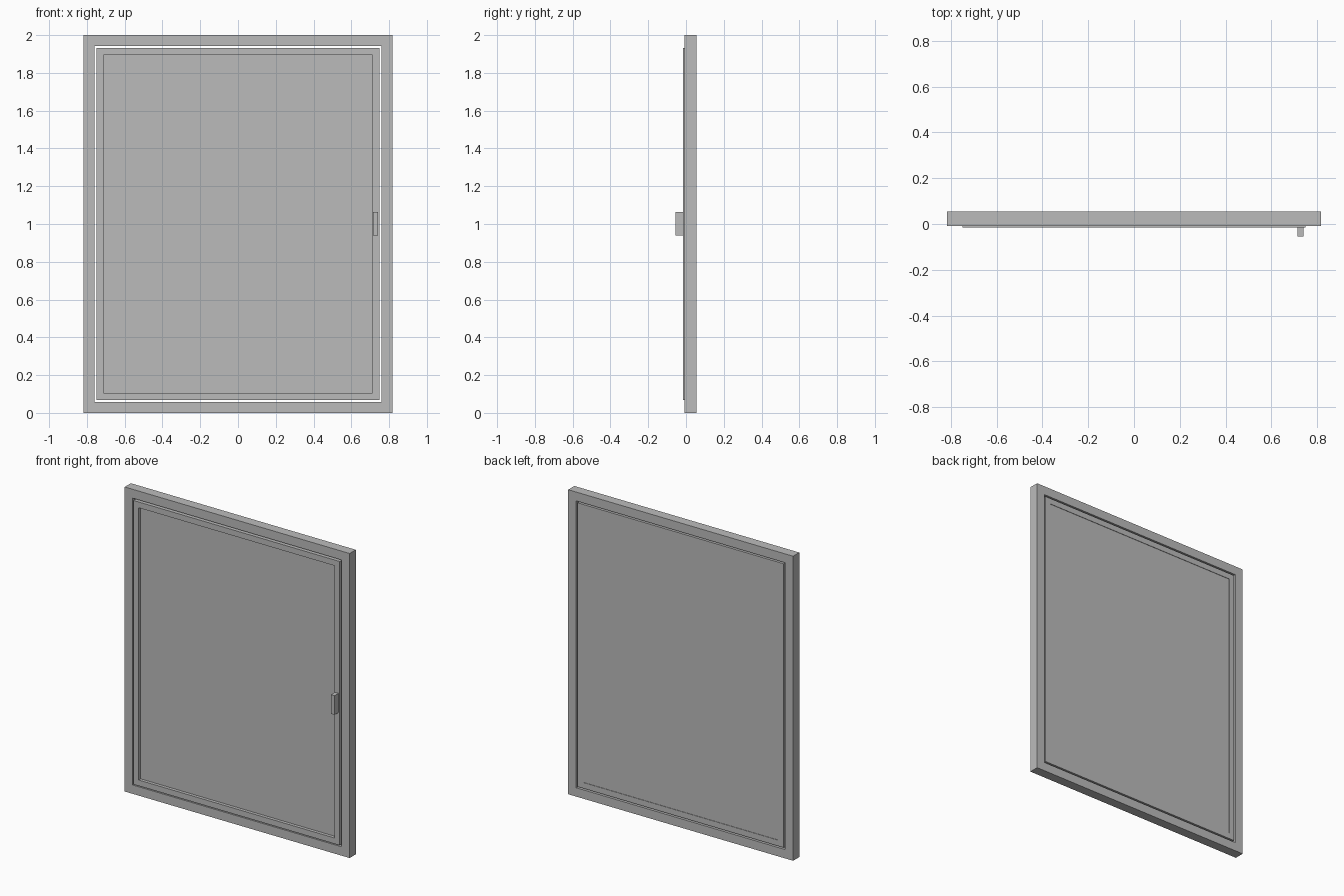
import bpy
import bmesh

cube = bpy.data.objects.get("Cube")
if cube:
    bpy.data.objects.remove(cube, do_unlink=True)

HALF_W, HEIGHT = 0.817, 2.0
BACK = 0.0555

grey = bpy.data.materials.new("plain_grey")
grey.use_nodes = True
colour = (0.5, 0.5, 0.5, 1)
grey.diffuse_color = colour
grey.node_tree.nodes["Principled BSDF"].inputs["Base Color"].default_value = colour


def finish(name, bm):
    bmesh.ops.recalc_face_normals(bm, faces=bm.faces[:])
    mesh = bpy.data.meshes.new(name)
    bm.to_mesh(mesh)
    bm.free()
    mesh.materials.append(grey)
    obj = bpy.data.objects.new(name, mesh)
    bpy.context.collection.objects.link(obj)
    return obj


def rectangle(bm, inset, y):
    """Corners of the window outline, moved inwards by inset."""
    x, low, high = HALF_W - inset, inset, HEIGHT - inset
    return [bm.verts.new((px, y, pz))
            for px, pz in ((-x, low), (x, low), (x, high), (-x, high))]


def ring(name, outer, inner, front, back):
    """Rectangular frame with a square section."""
    bm = bmesh.new()
    loops = [rectangle(bm, inset, y) for inset, y in
             ((outer, front), (inner, front), (inner, back), (outer, back))]
    for a, b in zip(loops, loops[1:] + loops[:1]):
        for i in range(4):
            j = (i + 1) % 4
            bm.faces.new((a[i], a[j], b[j], b[i]))
    return finish(name, bm)


def box(name, lo, hi):
    bm = bmesh.new()
    bmesh.ops.create_cube(bm, size=1)
    for v in bm.verts:
        v.co = [hi[k] if v.co[k] > 0 else lo[k] for k in range(3)]
    return finish(name, bm)


# Fixed outer frame and the slightly proud opening sash
ring("outer_frame", 0, 0.058, -0.0085, BACK)
ring("sash", 0.068, 0.106, -0.015, BACK)

# Pane set into the sash, almost flush at the back
edge = 0.106
box("pane", (edge - HALF_W, 0.006, edge), (HALF_W - edge, BACK - 0.003, HEIGHT - edge))

# Small block handle on the left stile
box("handle", (0.714, -BACK, 0.938), (0.741, -0.015, 1.064))
